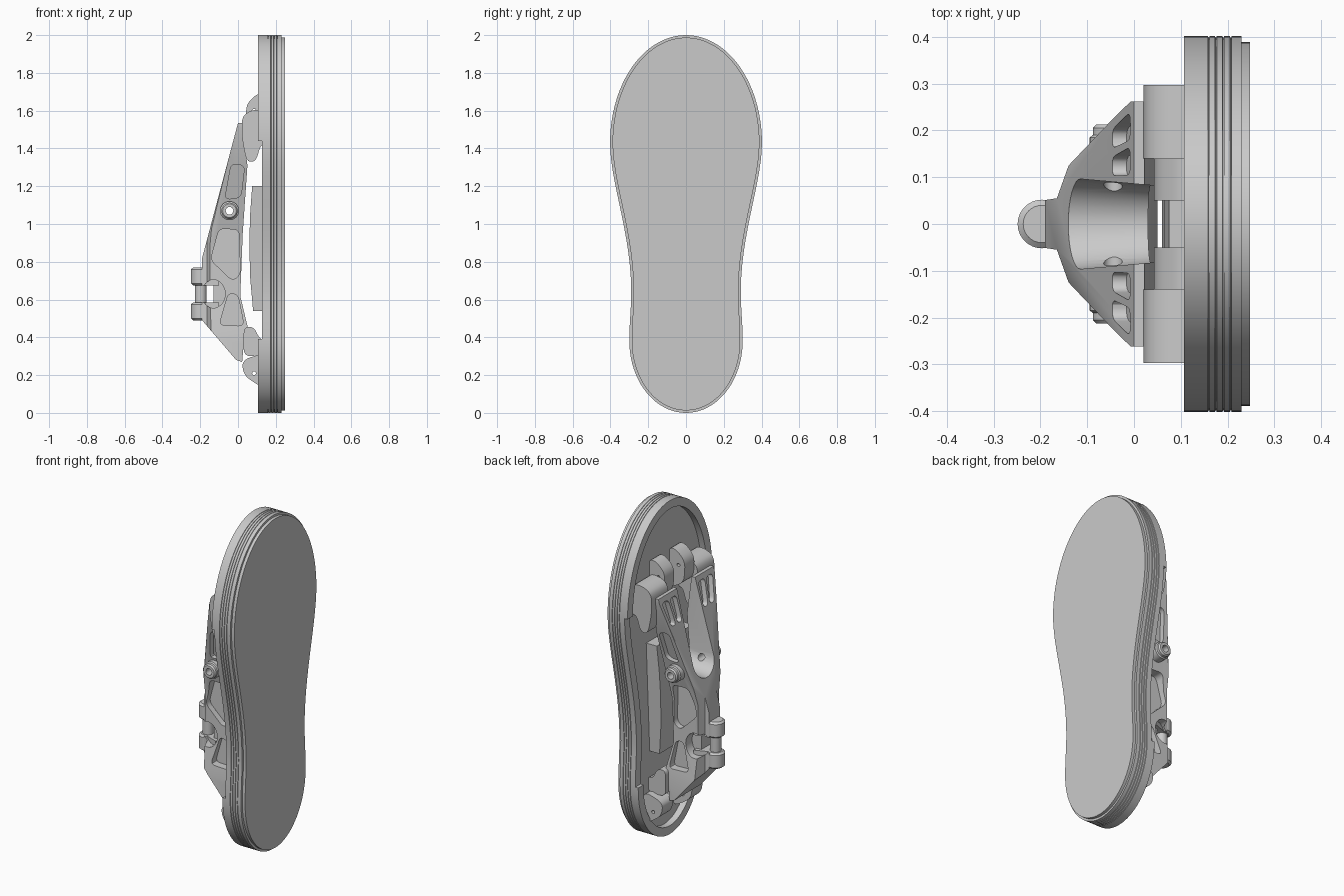
import bpy, bmesh
from math import sin, cos, pi, radians
from mathutils import Vector
from mathutils.geometry import interpolate_bezier

if "Cube" in bpy.data.objects:
    bpy.data.objects.remove(bpy.data.objects["Cube"])

grey = bpy.data.materials.new("plain_grey")
grey.use_nodes = True
grey.diffuse_color = (0.59, 0.59, 0.59, 1)
grey.node_tree.nodes["Principled BSDF"].inputs["Base Color"].default_value = grey.diffuse_color
parts = []


def finish(name, bm):
    bmesh.ops.recalc_face_normals(bm, faces=bm.faces)
    me = bpy.data.meshes.new(name)
    bm.to_mesh(me)
    bm.free()
    me.materials.append(grey)
    ob = bpy.data.objects.new(name, me)
    bpy.context.collection.objects.link(ob)
    parts.append(ob)
    return ob


def loft(name, rings, closed=False):
    """Skin equal-length rings of points; cap the ends unless closed."""
    bm = bmesh.new()
    vs = [[bm.verts.new(p) for p in r] for r in rings]
    n = len(vs[0])
    pairs = list(zip(vs, vs[1:])) + ([(vs[-1], vs[0])] if closed else [])
    for a, b in pairs:
        for i in range(n):
            bm.faces.new((a[i], a[(i + 1) % n], b[(i + 1) % n], b[i]))
    if not closed:
        bm.faces.new(vs[0])
        bm.faces.new(vs[-1])
    return finish(name, bm)


def prism(name, pts, axis, lo, hi):
    """Extrude a 2D profile along an axis; lo and hi may depend on the profile point."""
    def ring(d):
        out = []
        for p in pts:
            v = [p[0], p[1]]
            v.insert("xyz".index(axis), d(*p) if callable(d) else d)
            out.append(v)
        return out
    return loft(name, [ring(lo), ring(hi)])


def rounded(pts, r=0.02, n=5):
    """Round every corner of a polygon."""
    out = []
    for i, p in enumerate(pts):
        p, a, b = Vector(p), Vector(pts[i - 1]), Vector(pts[(i + 1) % len(pts)])
        s = p + (a - p).normalized() * min(r, (a - p).length * 0.45)
        e = p + (b - p).normalized() * min(r, (b - p).length * 0.45)
        for k in range(n):
            t = k / (n - 1)
            out.append(tuple(s * (1 - t) ** 2 + p * 2 * t * (1 - t) + e * t * t))
    return out


def turned(name, centre, axis, profile, closed=False, n=32):
    """Lathe (radius, height) pairs about an axis through centre."""
    rings = []
    for r, h in profile:
        ring = []
        for i in range(n):
            v = [r * cos(2 * pi * i / n), r * sin(2 * pi * i / n)]
            v.insert("xyz".index(axis), h)
            ring.append(Vector(centre) + Vector(v))
        rings.append(ring)
    return loft(name, rings, closed)


def boolean(ob, tool, op="DIFFERENCE"):
    mod = ob.modifiers.new("cut", "BOOLEAN")
    mod.operation, mod.object, mod.solver = op, tool, "EXACT"
    bpy.context.view_layer.objects.active = ob
    bpy.ops.object.modifier_apply(modifier=mod.name)
    parts.remove(tool)
    bpy.data.objects.remove(tool)


def sym(half):
    return half + [(-y, z) for y, z in reversed(half)]


# --- Sole: foot outline lofted through its edge grooves, rim and recess ---
half = [(0.402 * sin(t * pi / 48), 1.43 + 0.57 * cos(t * pi / 48)) for t in range(1, 24)]
for a in ([(0.402, 1.43), (0.402, 1.22), (0.29, 0.95), (0.29, 0.64)],
          [(0.29, 0.64), (0.29, 0.55), (0.3, 0.48), (0.3, 0.38)]):
    half += [(p.x, p.y) for p in interpolate_bezier(*[Vector(q) for q in a], 14)[:-1]]
half += [(0.3 * cos(t * pi / 40), 0.38 - 0.38 * sin(t * pi / 40)) for t in range(20)]
outline = [Vector(p) for p in [(0, 2)] + half + [(0, 0)] + [(-y, z) for y, z in reversed(half)]]


def sole_ring(x, inset):
    ring = []
    for i, p in enumerate(outline):
        t = (outline[(i + 1) % len(outline)] - outline[i - 1]).normalized()
        ring.append((x, p.x + t.y * inset, p.y - t.x * inset))
    return ring


levels = [(0.248, 0.013), (0.23, 0.013), (0.23, 0)]
for g in (0.207, 0.191, 0.175, 0.16):
    levels += [(g + 0.002, 0), (g + 0.001, 0.003), (g - 0.001, 0.003), (g - 0.002, 0)]
levels += [(0.107, 0), (0.107, 0.05), (0.145, 0.05)]
sole = loft("sole", [sole_ring(*l) for l in levels])
boolean(sole, prism("rim_cut", [(0, 0.39), (0.126, 0.39), (0.126, 1.44), (0, 1.44)], "y", -1, 1))

# --- Arched pad on the sole, narrowing towards the heel ---
prism("centre_pad", [(0.15, 1.2), (0.075, 1.2), (0.064, 1.05), (0.06, 0.9), (0.064, 0.72),
                     (0.08, 0.54), (0.15, 0.54)], "y",
      lambda x, z: -0.11 - 0.05 * z, lambda x, z: 0.11 + 0.05 * z)


# --- Frame: side profile trimmed by its rear and top outlines ---
def flare(z):
    return 0.1 + max(0, z - 0.88) * 0.258


def front_slope(z):
    return -0.19 + (z - 0.82) / 3.75


frame = prism("frame", [(0, 1.535), (-0.19, 0.82), (-0.19, 0.49), (-0.01, 0.28), (0.022, 0.27),
                        (0.03, 0.36), (0.05, 0.46), (0.012, 0.62), (0.025, 0.95), (0.05, 1.31),
                        (0.022, 1.535)], "y", -0.4, 0.4)
boolean(frame, prism("rear_trim", sym([(0.125, 0.2), (0.125, 0.4), (0.1, 0.6), (0.1, 0.88),
                                       (flare(1.6), 1.6)]), "x", -0.5, 0.5), "INTERSECT")
boolean(frame, prism("top_trim", sym([(0.2, 0.262), (-0.01, 0.262), (-0.14, 0.125),
                                      (-0.165, 0.055), (-0.3, 0.035)])[:5]
                     + [(-0.3, -0.035), (-0.165, -0.055), (-0.14, -0.125),
                        (-0.01, -0.262), (0.2, -0.262)], "z", 0, 2), "INTERSECT")


# Funnel-shaped valley between the two arms
def valley_ring(x):
    w = 0.086 - 0.09 * x
    arc = [(x, w * cos(t * pi / 16), 1.105 - w * sin(t * pi / 16)) for t in range(17)]
    return arc + [(x, -w, 1.7), (x, w, 1.7)]


boolean(frame, loft("valley", [valley_ring(-0.4), valley_ring(0.3)]))

# Notch behind the hinge pin, with rounded hollows and pockets on both flanks
boolean(frame, prism("hinge_notch", [(-0.4, 0.585), (-0.13, 0.585), (-0.13, 0.675), (-0.4, 0.675)],
                     "y", -0.4, 0.4))
pockets = [
    ([(-0.035, 1.32), (0.035, 1.31), (0.015, 1.14), (-0.07, 1.13)], lambda x, z: flare(z) - 0.03),
    ([(-0.1, 0.975), (0.005, 0.97), (0.012, 0.73), (-0.03, 0.7), (-0.145, 0.81)], 0.065),
    ([(-0.05, 0.635), (0.0, 0.625), (0.032, 0.46), (-0.1, 0.465)], 0.07),
]
disc = [(-0.13 + 0.062 * cos(t * pi / 12), 0.63 + 0.075 * sin(t * pi / 12)) for t in range(24)]
for s in (1, -1):
    for pts, floor in pockets + [(disc, 0.04)]:
        depth = (lambda x, z, f=floor: s * (f(x, z) if callable(f) else f))
        cut = pts if pts is disc else rounded(pts, 0.03)
        boolean(frame, prism("side_pocket", cut, "y", depth, s * 0.5))
    # Twin slots at the tip of each arm, leaning with the flare
    for top, low in ((0.105, 0.103), (0.18, 0.162)):
        slot = rounded([(s * top, 1.505), (s * (top + 0.06), 1.505), (s * (low + 0.04), 1.36),
                        (s * low, 1.36)], 0.025)
        boolean(frame, prism("arm_slot", slot, "x", -0.4, lambda y, z: front_slope(z) + 0.03))
boolean(frame, turned("pivot_bore", (-0.045, 0, 1.07), "y", [(0.02, -0.5), (0.02, 0.5)]))

# --- Hinge knuckles and pin at the nose of the frame ---
for name, z0, z1 in (("upper_knuckle", 0.675, 0.77), ("lower_knuckle", 0.49, 0.585)):
    turned(name, (-0.197, 0, 0), "z", [(0.04, z0), (0.052, z0 + 0.01), (0.052, z1 - 0.01), (0.04, z1)])
    prism(name + "_web", [(-0.19, -0.035), (-0.1, -0.07), (-0.1, 0.07), (-0.19, 0.035)], "z", z0, z1)
turned("hinge_pin", (-0.197, 0, 0), "z", [(0.031, 0.5), (0.031, 0.76)])

# --- Paired bushings and mounts on both sides ---
outer_mount = [(0.15, 1.605), (0.075, 1.605), (0.02, 1.57), (0.02, 1.46), (0.045, 1.33),
               (0.095, 1.33), (0.12, 1.42), (0.15, 1.42)]
inner_lug = [(0.15, 1.69), (0.1, 1.69), (0.04, 1.63), (0.05, 1.5), (0.15, 1.45)]
heel_mount = [(0.15, 0.3), (0.03, 0.3), (0.03, 0.455), (0.085, 0.455), (0.115, 0.39), (0.15, 0.39)]
heel_lug = [(0.15, 0.13), (0.1, 0.15), (0.03, 0.2), (0.02, 0.28), (0.15, 0.32)]
for side, s in (("left", 1), ("right", -1)):
    turned(side + "_bushing", (-0.045, 0, 1.07), "y",
           [(0.02, s * 0.11), (0.05, s * 0.11), (0.05, s * 0.185), (0.043, s * 0.19),
            (0.043, s * 0.205), (0.036, s * 0.213), (0.02, s * 0.213)], closed=True)
    for name, pts, y0, y1, r in (("toe_mount", outer_mount, 0.14, 0.297, 0.045),
                                 ("toe_lug", inner_lug, 0.05, 0.14, 0.045),
                                 ("heel_mount", heel_mount, 0.06, 0.15, 0.04),
                                 ("heel_lug", heel_lug, 0.09, 0.19, 0.05)):
        ob = prism(side + "_" + name, rounded(pts, r, 7), "y", s * y0, s * y1)
        if name.endswith("lug"):
            z = 1.6 if name == "toe_lug" else 0.21
            boolean(ob, turned("pin_hole", (0.085, 0, z), "y", [(0.01, -0.5), (0.01, 0.5)], n=16))
turned("heel_cross_rod", (0.09, 0, 0.26), "y", [(0.022, -0.15), (0.022, 0.15)])

# --- Smooth curved faces, keep edges crisp ---
bpy.ops.object.select_all(action="DESELECT")
for ob in parts:
    ob.select_set(True)
bpy.context.view_layer.objects.active = sole
bpy.ops.object.shade_smooth_by_angle(angle=radians(30))
